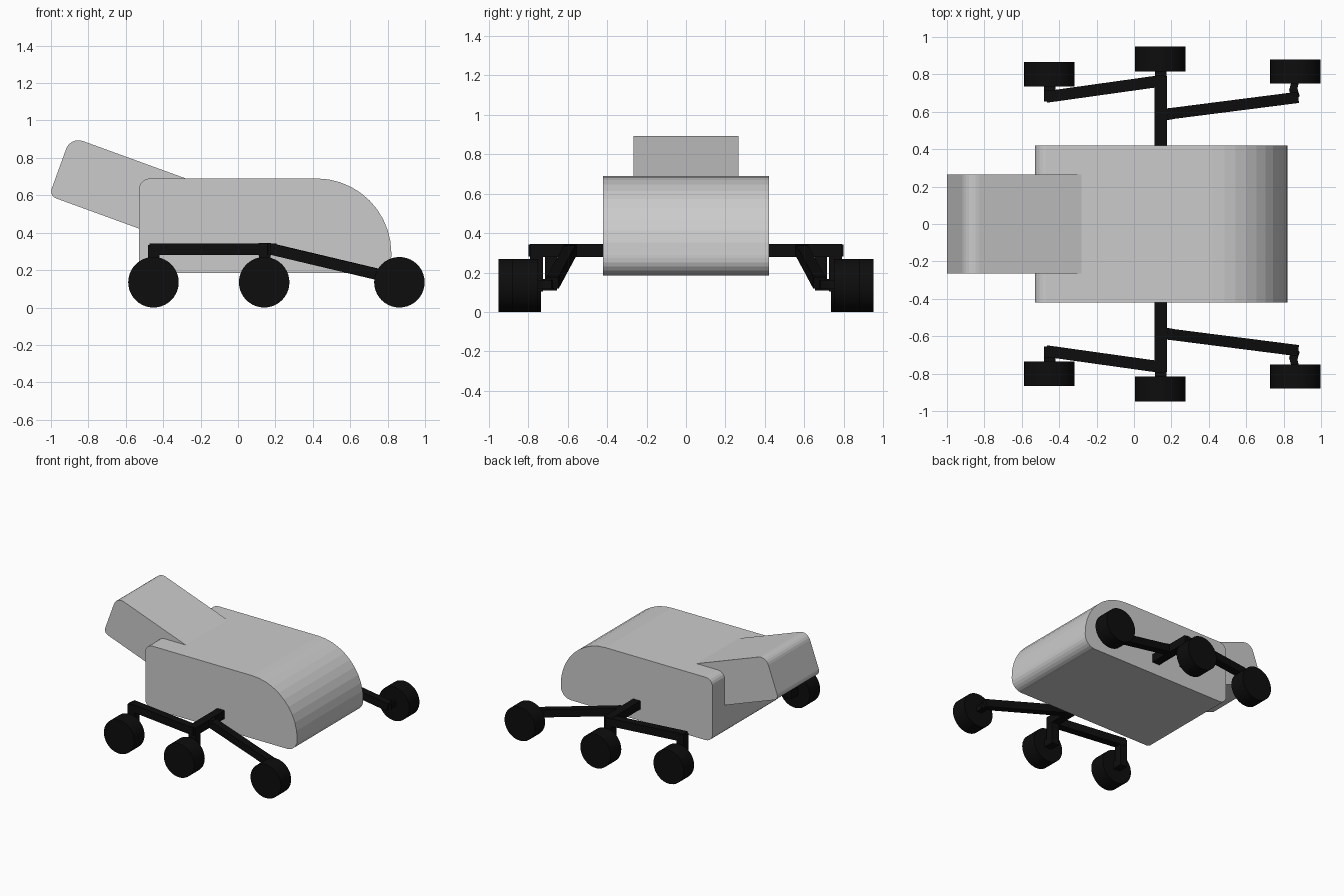
import bpy, bmesh
from math import cos, sin, pi, radians
from mathutils import Vector, Matrix

if "Cube" in bpy.data.objects:
    bpy.data.objects.remove(bpy.data.objects["Cube"])

black = bpy.data.materials.new("black")
black.diffuse_color = (0.004, 0.004, 0.004, 1)
black.use_nodes = True
black.node_tree.nodes["Principled BSDF"].inputs["Base Color"].default_value = black.diffuse_color


def finish(name, bm, mat=None, mirror=False):
    bmesh.ops.recalc_face_normals(bm, faces=bm.faces[:])
    me = bpy.data.meshes.new(name)
    bm.to_mesh(me)
    bm.free()
    ob = bpy.data.objects.new(name, me)
    bpy.context.collection.objects.link(ob)
    if mat:
        me.materials.append(mat)
    if mirror:
        m = ob.modifiers.new("Mirror", 'MIRROR')
        m.use_axis = (False, True, False)
    return ob


def rounded_profile(corners):
    """Square corners (x, z, radius, segments) in order -> rounded outline."""
    pts = []
    n = len(corners)
    for i, (x, z, r, seg) in enumerate(corners):
        p = Vector((x, z))
        if r == 0:
            pts.append(p)
            continue
        a = (Vector(corners[i - 1][:2]) - p).normalized() * r
        b = (Vector(corners[(i + 1) % n][:2]) - p).normalized() * r
        for k in range(seg + 1):
            t = k / seg * pi / 2
            pts.append(p + a + b - b * cos(t) - a * sin(t))
    return pts


def slab(name, corners, half_width):
    bm = bmesh.new()
    f = bm.faces.new([bm.verts.new((p.x, -half_width, p.y)) for p in rounded_profile(corners)])
    ext = bmesh.ops.extrude_face_region(bm, geom=[f])
    bmesh.ops.translate(bm, vec=(0, 2 * half_width, 0),
                        verts=[v for v in ext["geom"] if isinstance(v, bmesh.types.BMVert)])
    return finish(name, bm)


def bar(bm, p, q, w, end=0.0):
    """Square bar from p to q, lengthened by end at both tips."""
    p, q = Vector(p), Vector(q)
    d = (q - p).normalized()
    up = Vector((0, 0, 1)) if abs(d.z) < 0.9 else Vector((0, 1, 0))
    side = d.cross(up).normalized()
    up = side.cross(d)
    L = (q - p).length + 2 * end
    m = Matrix((side * w, d * L, up * w)).transposed().to_4x4()
    m.translation = (p + q) / 2
    bmesh.ops.create_cube(bm, size=1, matrix=m)


# Body with a large rounded nose
slab("body", [(-0.53, 0.185, 0.06, 5), (-0.53, 0.69, 0.06, 5),
              (0.82, 0.69, 0.40, 10), (0.82, 0.185, 0.09, 6)], 0.42)

# Tilted box at the rear, sunk into the body
d = Vector((cos(radians(20)), -sin(radians(20)))) * 0.85
top, low = Vector((-0.895, 0.914)), Vector((-1.01, 0.597))
slab("rear_box", [(*low, 0.04, 5), (*top, 0.07, 6),
                  (*(top + d), 0, 1), (*(low + d), 0, 1)], 0.265)

# Cross bar with the middle wheel strut
bm = bmesh.new()
bar(bm, (0.143, 0.38, 0.312), (0.143, 0.79, 0.312), 0.066)
bar(bm, (0.143, 0.758, 0.30), (0.143, 0.758, 0.105), 0.064)
bar(bm, (0.143, 0.75, 0.138), (0.143, 0.84, 0.138), 0.06)
finish("cross_bar", bm, black, True)

# Rear arm, strut and axle
bm = bmesh.new()
bar(bm, (0.143, 0.765, 0.312), (-0.45, 0.682, 0.312), 0.062, 0.02)
bar(bm, (-0.45, 0.685, 0.335), (-0.45, 0.685, 0.108), 0.062)
bar(bm, (-0.45, 0.67, 0.138), (-0.45, 0.76, 0.138), 0.06)
finish("rear_arm", bm, black, True)

# Sloping front arm and cranked axle
bm = bmesh.new()
bar(bm, (0.143, 0.583, 0.312), (0.20, 0.590, 0.310), 0.062)
bar(bm, (0.18, 0.588, 0.312), (0.862, 0.675, 0.150), 0.06, 0.01)
bar(bm, (0.865, 0.675, 0.14), (0.85, 0.725, 0.14), 0.045)
bar(bm, (0.85, 0.715, 0.14), (0.865, 0.77, 0.14), 0.04)
finish("front_arm", bm, black, True)

# Wheels: x centre, inner y, outer y
R = 0.135
for name, x, y0, y1 in [("rear_wheels", -0.452, 0.735, 0.866),
                        ("middle_wheels", 0.14, 0.815, 0.95),
                        ("front_wheels", 0.863, 0.75, 0.88)]:
    bm = bmesh.new()
    m = Matrix.Translation((x, (y0 + y1) / 2, R)) @ Matrix.Rotation(pi / 2, 4, 'X')
    bmesh.ops.create_cone(bm, cap_ends=True, segments=40, radius1=R, radius2=R,
                          depth=y1 - y0, matrix=m)
    ob = finish(name, bm, black, True)
    bpy.ops.object.select_all(action='DESELECT')
    ob.select_set(True)
    bpy.context.view_layer.objects.active = ob
    bpy.ops.object.shade_smooth_by_angle(angle=radians(30))
